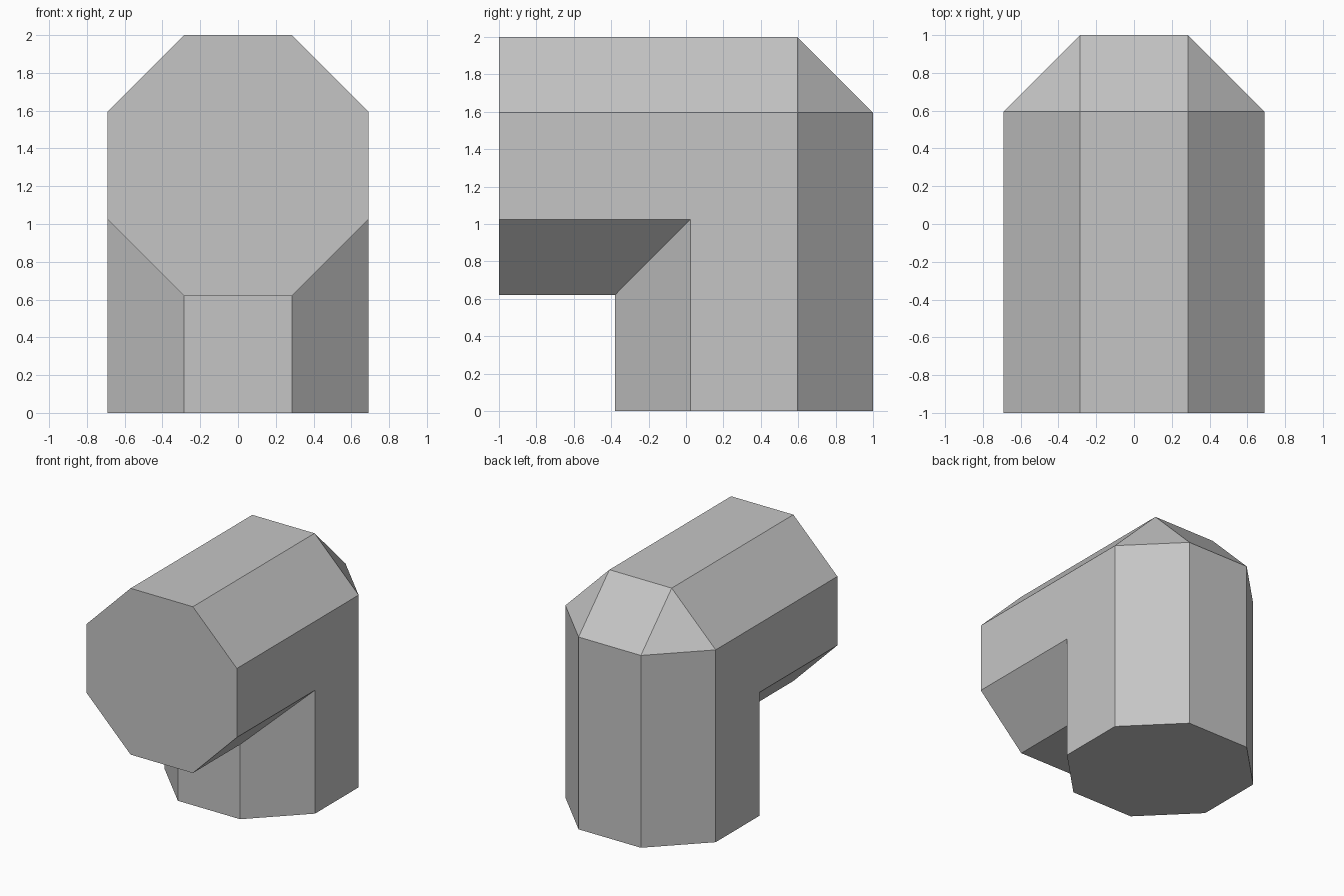
import bpy
import bmesh
import math

if "Cube" in bpy.data.objects:
    bpy.data.objects.remove(bpy.data.objects["Cube"], do_unlink=True)

R = 0.69                                  # flat-to-centre radius of the octagon
AXIS_Y, AXIS_Z = 1 - R, 2 - R             # leg centre line, arm centre line
HALF = R * math.tan(math.pi / 8)          # half of one octagon side

# Octagonal cross-section: x across, d outward from the inside of the bend
corner = R / math.cos(math.pi / 8)
section = [(corner * math.cos(a), corner * math.sin(a))
           for a in (math.pi / 8 + i * math.pi / 4 for i in range(8))]

# Rings from the arm's open end, round the bend, down to the foot
arm_end = [(x, -1, AXIS_Z + d) for x, d in section]
arm_bend = [(x, AXIS_Y + min(d, HALF), AXIS_Z + d) for x, d in section]
leg_bend = [(x, AXIS_Y + d, AXIS_Z + min(d, HALF)) for x, d in section]
leg_foot = [(x, AXIS_Y + d, 0) for x, d in section]

bm = bmesh.new()
rings = [[bm.verts.new(p) for p in ring]
         for ring in (arm_end, arm_bend, leg_bend, leg_foot)]
for a, b in zip(rings, rings[1:]):
    for i in range(8):
        j = (i + 1) % 8
        bm.faces.new((a[i], a[j], b[j], b[i]))
bm.faces.new(rings[0])
bm.faces.new(rings[-1])

# Weld the mitre and merge the flat side panels
bmesh.ops.remove_doubles(bm, verts=bm.verts[:], dist=0.001)
bmesh.ops.dissolve_limit(bm, angle_limit=math.radians(1),
                         verts=bm.verts[:], edges=bm.edges[:])
bmesh.ops.recalc_face_normals(bm, faces=bm.faces[:])

mesh = bpy.data.meshes.new("pipe_elbow")
bm.to_mesh(mesh)
bm.free()
elbow = bpy.data.objects.new("pipe_elbow", mesh)
bpy.context.collection.objects.link(elbow)

# Plain grey material
grey = bpy.data.materials.new("light_grey")
grey.use_nodes = True
colour = (0.56, 0.56, 0.56, 1)
grey.diffuse_color = colour
grey.node_tree.nodes["Principled BSDF"].inputs["Base Color"].default_value = colour
mesh.materials.append(grey)
